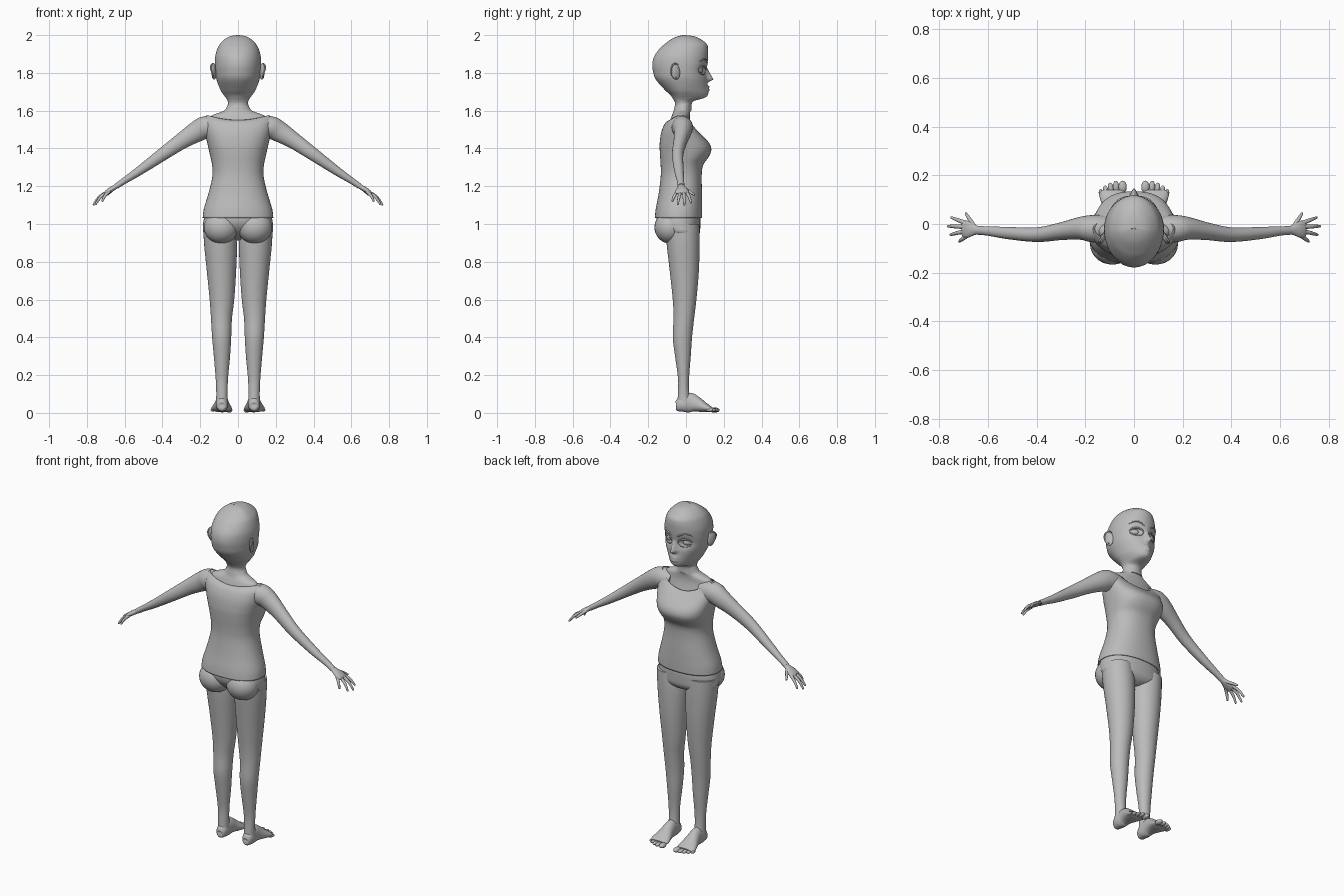
import bpy, bmesh, math
from mathutils import Vector
from mathutils.bvhtree import BVHTree

grey = bpy.data.materials.new("plain grey")
grey.diffuse_color = (0.5, 0.5, 0.5, 1)


def finish(name, bm, mirror=False):
    bmesh.ops.recalc_face_normals(bm, faces=bm.faces[:])
    me = bpy.data.meshes.new(name)
    bm.to_mesh(me)
    bm.free()
    for p in me.polygons:
        p.use_smooth = len(p.vertices) <= 4
    me.materials.append(grey)
    ob = bpy.data.objects.new(name, me)
    bpy.context.collection.objects.link(ob)
    if mirror:
        m = ob.modifiers.new("mirror", 'MIRROR')
        m.use_mirror_merge = False
    return ob


def smooth_rows(rows, sub):
    """Catmull-Rom interpolation of parameter rows."""
    out = []
    for i in range(len(rows) - 1):
        a, b, c, d = (rows[max(0, min(len(rows) - 1, i + k))] for k in (-1, 0, 1, 2))
        for s in range(sub):
            t = s / sub
            out.append([0.5 * (2 * q + (r - p) * t + (2 * p - 5 * q + 4 * r - w) * t * t
                               + (3 * q - p - 3 * r + w) * t ** 3) for p, q, r, w in zip(a, b, c, d)])
    out.append(list(rows[-1]))
    return out


def skin(name, rings, caps=True, mirror=False):
    bm = bmesh.new()
    vs = [[bm.verts.new(p) for p in r] for r in rings]
    n = len(vs[0])
    for a, b in zip(vs, vs[1:]):
        for i in range(n):
            j = (i + 1) % n
            bm.faces.new((a[i], a[j], b[j], b[i]))
    if caps:
        bm.faces.new(vs[0])
        bm.faces.new(vs[-1])
    return finish(name, bm, mirror)


def power(v, p):
    return math.copysign(abs(v) ** p, v)


def stack(name, rows, n=48, sub=4, yc=None, caps=True, mirror=False, shape=None):
    """Horizontal rings: z, x0, x1, y back, y front, power, front dip, back dip."""
    rings = []
    for r in smooth_rows([tuple(q) + (1, 0, 0)[len(q) - 5:] for q in rows], sub):
        z, x0, x1, yb, yf, p, df, db = r
        m = (yb + yf) / 2 if yc is None else yc
        ring = []
        for k in range(n):
            c, s = math.cos(2 * math.pi * k / n), math.sin(2 * math.pi * k / n)
            y = m + (yf - m if s > 0 else m - yb) * power(s, p)
            v = Vector(((x0 + x1) / 2 + (x1 - x0) / 2 * power(c, p), y,
                        z - (df if s > 0 else db) * s * s))
            ring.append(shape(v) if shape else v)
        rings.append(ring)
    return skin(name, rings, caps, mirror)


def tube(name, rows, side=(0, 1, 0), n=16, sub=4, mirror=True):
    """Swept ellipse: x, y, z, half thickness, half width along side."""
    rows = smooth_rows(rows, sub)
    pts = [Vector(r[:3]) for r in rows]
    rings = []
    for i, r in enumerate(rows):
        t = (pts[min(i + 1, len(pts) - 1)] - pts[max(i - 1, 0)]).normalized()
        v = Vector(side)
        v = (v - t * v.dot(t)).normalized()
        u = t.cross(v)
        rings.append([pts[i] + u * r[3] * math.cos(2 * math.pi * k / n)
                      + v * r[4] * math.sin(2 * math.pi * k / n) for k in range(n)])
    return skin(name, rings, True, mirror)


def blob(name, loc, size, turn=0, tilt=0, mirror=True):
    bm = bmesh.new()
    bmesh.ops.create_uvsphere(bm, u_segments=28, v_segments=18, radius=1)
    for v in bm.verts:
        p = Vector([a * b for a, b in zip(v.co, size)])
        x, y, z = p
        y, z = y * math.cos(tilt) - z * math.sin(tilt), y * math.sin(tilt) + z * math.cos(tilt)
        x, y = x * math.cos(turn) - y * math.sin(turn), x * math.sin(turn) + y * math.cos(turn)
        v.co = Vector(loc) + Vector((x, y, z))
    return finish(name, bm, mirror)


def w(z, hw, yb, yf, *rest):
    return (z, -hw, hw, yb, yf) + rest


# Head and neck, with nose, lips and eye sockets pushed in or out
def bump(a, s):
    return math.exp(-(a / s) ** 2)


def face(v):
    x, y, z = v
    if y > 0.02:
        nose = 0
        if 1.748 < z < 1.83:
            nose = (1.83 - z) / 0.065 if z > 1.765 else (z - 1.748) / 0.017
        y += 0.034 * nose * bump(x, 0.009 + 0.007 * nose)
        y += 0.011 * bump(x, 0.024) * (bump(z - 1.724, 0.006) + 0.9 * bump(z - 1.708, 0.006))
        y -= 0.017 * bump(abs(x) - 0.054, 0.030) * bump(z - 1.815, 0.026)
    return Vector((x, y, z))


head = stack("head", [
    w(1.60, .060, -.062, .030), w(1.635, .053, -.058, .030), w(1.652, .055, -.062, .045),
    w(1.668, .064, -.072, .098, 1.1), w(1.685, .077, -.085, .116, 1.12), w(1.71, .093, -.112, .117, 1.1),
    w(1.765, .114, -.160, .112), w(1.81, .121, -.175, .110), w(1.85, .123, -.178, .114),
    w(1.89, .120, -.167, .117), w(1.93, .108, -.138, .117), w(1.955, .094, -.11, .108),
    w(1.98, .068, -.075, .075), w(1.994, .040, -.042, .042), w(2.0, .004, -.012, -.004)],
    n=112, sub=6, yc=-.02, shape=face)

# Eyes, lids and brows laid on the face
blob("eyeball", (.052, .052, 1.815), (.033, .036, .026))
blob("iris", (.053, .0825, 1.815), (.012, .007, .014), turn=-.3)
bm = bmesh.new()
bm.from_mesh(head.data)
tree = BVHTree.FromBMesh(bm)
bm.free()


def on_face(name, pts, r):
    rows = []
    for x, z, k in pts:
        hit = tree.ray_cast(Vector((x, 1, z)), Vector((0, -1, 0)))[0]
        rows.append((x, hit.y + 0.001, z, r * k, r * k))
    tube(name, rows, n=8)


arc = [math.pi * k / 8 for k in range(9)]
on_face("upper_eyelid", [(.054 + .034 * math.cos(a), 1.813 + .023 * math.sin(a), .4 + .6 * math.sin(a)) for a in arc], .005)
on_face("lower_eyelid", [(.054 + .032 * math.cos(a), 1.811 - .019 * math.sin(a), .3 + .7 * math.sin(a)) for a in arc], .003)
on_face("eyebrow", [(.020, 1.853, .7), (.045, 1.868, 1), (.070, 1.872, .9), (.093, 1.858, .3)], .0045)

# Ears
blob("ear", (.128, -.056, 1.808), (.011, .025, .044), turn=.4, tilt=.15)
tube("ear_rim", [(.128 + .012 * math.sin(a) ** 2 - .4 * .022 * math.cos(a + .9) * .6, -.056 + .023 * math.cos(a + .9),
                  1.811 + .037 * math.sin(a + .9), .004, .004)
                 for a in [math.pi * 1.3 * k / 9 for k in range(10)]], side=(1, 0, 0), n=8)

# Shoulders and upper chest inside the neckline
stack("neck_base", [
    w(1.42, .13, -.10, .06), w(1.50, .155, -.10, .034), w(1.545, .155, -.085, .022),
    w(1.573, .140, -.075, .020), w(1.59, .098, -.068, .022), w(1.605, .068, -.064, .025),
    w(1.64, .051, -.056, .028)])

# Shirt body with a scooped neckline
shirt = stack("shirt_body", [
    w(1.033, .187, -.165, .085, .88), w(1.08, .181, -.160, .086, .9), w(1.16, .157, -.145, .085, .9),
    w(1.25, .136, -.134, .083, .9), w(1.31, .137, -.134, .090, .88), w(1.355, .146, -.137, .120, .84),
    w(1.39, .154, -.139, .134, .82), w(1.43, .163, -.139, .125, .82, .005),
    w(1.49, .176, -.130, .090, .85, .025), w(1.545, .180, -.108, .057, .9, .048, .008),
    w(1.577, .165, -.082, .043, 1, .072, .026)], n=64, caps=False)
sol = shirt.modifiers.new("thickness", 'SOLIDIFY')
sol.thickness = 0.004
sol.offset = -1

# Sleeves
tube("sleeve", [(.10, -.022, 1.507, .056, .055), (.17, -.019, 1.511, .060, .056),
                (.22, -.018, 1.488, .055, .047), (.30, -.030, 1.438, .043, .036),
                (.40, -.044, 1.368, .034, .030), (.52, -.037, 1.283, .024, .025),
                (.60, -.029, 1.230, .017, .019), (.643, -.026, 1.201, .015, .018)], n=28)

# Hands
tube("palm", [(.632, -.026, 1.208, .011, .014), (.655, -.024, 1.193, .013, .022),
              (.680, -.022, 1.178, .013, .034), (.700, -.021, 1.165, .010, .034),
              (.708, -.021, 1.160, .003, .026)])
for label, a, b, c in (("thumb", (.656, -.012, 1.190), (.675, .018, 1.172), (.691, .043, 1.155)),
                       ("index_finger", (.692, .004, 1.168), (.724, .016, 1.146), (.750, .026, 1.114)),
                       ("middle_finger", (.696, -.012, 1.167), (.735, -.010, 1.142), (.764, -.009, 1.103)),
                       ("ring_finger", (.694, -.030, 1.167), (.728, -.037, 1.142), (.753, -.044, 1.106)),
                       ("little_finger", (.682, -.045, 1.172), (.704, -.061, 1.150), (.718, -.072, 1.122))):
    tube(label, [a + (.009, .009), b + (.008, .008), c + (.005, .005),
                 tuple(q + (q - p) * .06 for p, q in zip(b, c)) + (.001, .001)], n=12)

# Hips and seat
stack("hips", [
    w(1.08, .160, -.140, .065), w(1.035, .179, -.155, .076, .9), w(.99, .185, -.145, .076, .9),
    w(.95, .180, -.11, .072, .9), w(.925, .12, -.07, .055), w(.912, .04, -.03, .03)])
blob("buttock", (.089, -.082, .982), (.092, .085, .086))

# Legs
stack("leg", [
    (1.0, .02, .183, -.11, .070), (.90, .006, .180, -.103, .072), (.75, .010, .165, -.086, .068),
    (.60, .020, .150, -.070, .055), (.50, .032, .143, -.066, .043), (.40, .036, .137, -.070, .032),
    (.30, .042, .128, -.058, .025), (.18, .053, .118, -.042, .016), (.10, .055, .115, -.043, .018),
    (.05, .053, .117, -.046, .030)], n=36, mirror=True)

# Feet and toes
tube("foot", [(.085, -.053, .030, .008, .010), (.085, -.045, .031, .026, .024), (.085, -.020, .044, .043, .032),
              (.084, .020, .054, .052, .032), (.085, .055, .046, .041, .038), (.086, .090, .032, .029, .049),
              (.087, .120, .022, .019, .055), (.087, .138, .018, .010, .048)], side=(1, 0, 0), n=28)
for i, (x, y, r) in enumerate(((.047, .152, .017), (.074, .153, .0125), (.096, .147, .0115),
                               (.116, .137, .0110), (.134, .124, .0105))):
    blob("toe_%d" % (i + 1), (x, y, .015), (r, .026 - .0015 * i, r * .8), turn=-.05 * i)
